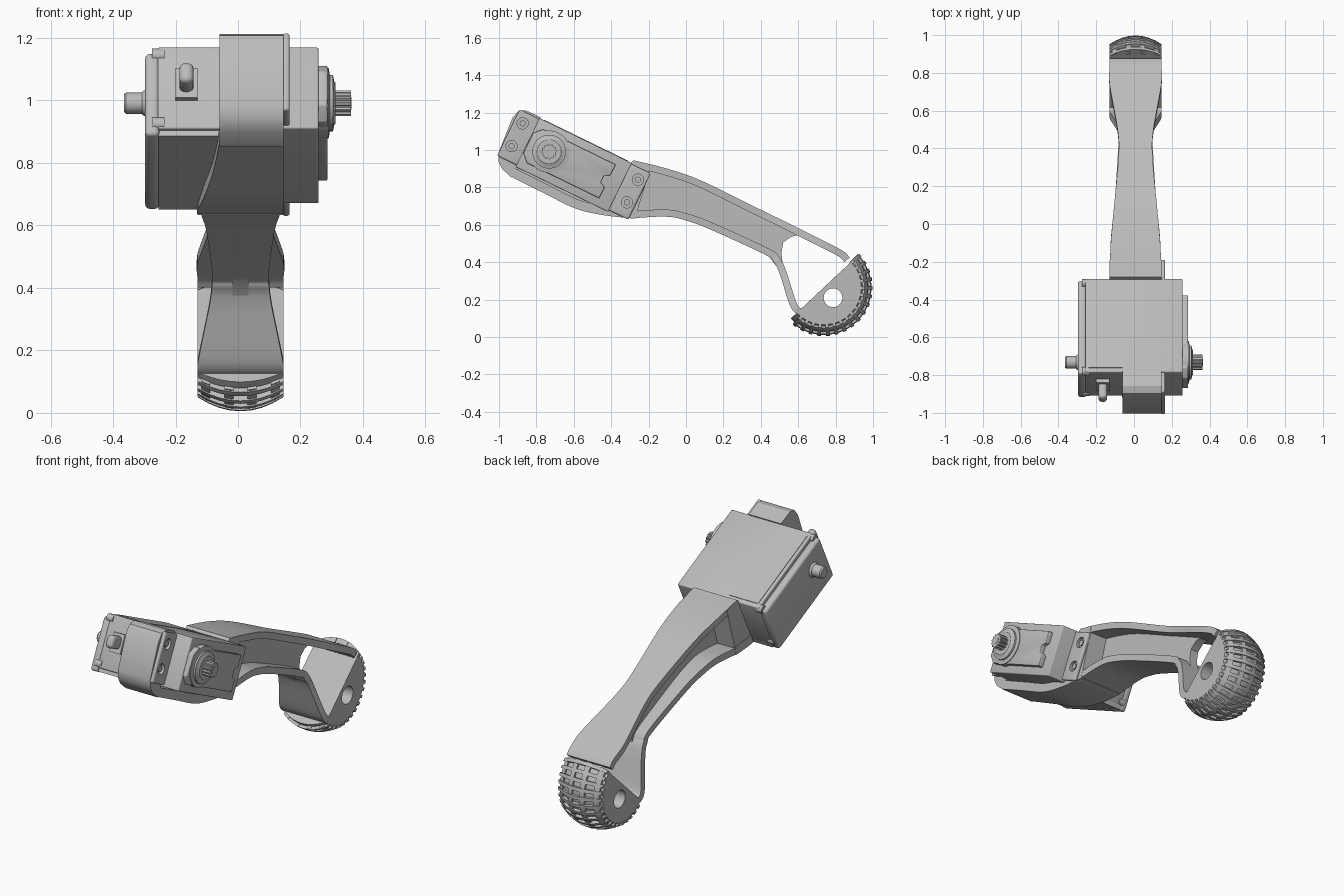
import bpy, bmesh
from math import sin, cos, radians, pi

cube = bpy.data.objects.get("Cube")
if cube:
    bpy.data.objects.remove(cube, do_unlink=True)

grey = bpy.data.materials.new("plain_grey")
grey.use_nodes = True
grey.diffuse_color = (0.5, 0.5, 0.5, 1)
grey.node_tree.nodes["Principled BSDF"].inputs["Base Color"].default_value = (0.5, 0.5, 0.5, 1)
parts = []
MID = 0.008          # middle of the leg in x
TILT = radians(26)   # slope of the motor


def tilt(u, v):
    """Motor coordinates (along, across) to (y, z)."""
    return (-0.6 + cos(TILT) * u + sin(TILT) * v, 0.92 - sin(TILT) * u + cos(TILT) * v)


def finish(name, bm):
    bmesh.ops.recalc_face_normals(bm, faces=bm.faces)
    mesh = bpy.data.meshes.new(name)
    bm.to_mesh(mesh)
    bm.free()
    mesh.materials.append(grey)
    obj = bpy.data.objects.new(name, mesh)
    bpy.context.collection.objects.link(obj)
    parts.append(obj)
    return obj


def apply_modifier(obj, mod):
    bpy.context.view_layer.objects.active = obj
    bpy.ops.object.modifier_apply(modifier=mod.name)


def loft(name, rings):
    """Skin matching closed rings and cap both ends."""
    bm = bmesh.new()
    rows = [[bm.verts.new(p) for p in ring] for ring in rings]
    n = len(rows[0])
    for a, b in zip(rows, rows[1:]):
        for i in range(n):
            j = (i + 1) % n
            bm.faces.new((a[i], a[j], b[j], b[i]))
    bm.faces.new(rows[0])
    bm.faces.new(rows[-1])
    return finish(name, bm)


def prism(name, outline, x0, x1, bevel=0):
    obj = loft(name, [[(x, y, z) for y, z in outline] for x in (x0, x1)])
    if bevel:
        mod = obj.modifiers.new("round", "BEVEL")
        mod.width, mod.segments = bevel, 3
        apply_modifier(obj, mod)
    return obj


def box(name, u0, u1, v0, v1, x0, x1, bevel=0):
    corners = [(u0, v0), (u1, v0), (u1, v1), (u0, v1)]
    return prism(name, [tilt(*c) for c in corners], x0, x1, bevel)


def turned(name, centre, profile, sides=40, tooth=0):
    """Round part along x from (x, radius) pairs; tooth makes splines."""
    rings = []
    for x, r in profile:
        ring = []
        for i in range(sides):
            a, q = 2 * pi * i / sides, r - tooth * (i // 2 % 2)
            ring.append((x, centre[0] + q * cos(a), centre[1] + q * sin(a)))
        rings.append(ring)
    return loft(name, rings)


def cut(obj, cutter):
    mod = obj.modifiers.new("cut", "BOOLEAN")
    mod.operation, mod.object, mod.solver = "DIFFERENCE", cutter, "EXACT"
    apply_modifier(obj, mod)
    parts.remove(cutter)
    bpy.data.objects.remove(cutter, do_unlink=True)


def smooth(rows, steps=8):
    """Catmull-Rom curve through rows of numbers."""
    ext = [rows[0]] + rows + [rows[-1]]
    out = []
    for a, b, c, d in zip(ext, ext[1:], ext[2:], ext[3:]):
        for k in range(steps):
            t = k / steps
            out.append([q + t / 2 * (r - p + t * (2 * p - 5 * q + 4 * r - s + t * (3 * q - p - 3 * r + s)))
                        for p, q, r, s in zip(a, b, c, d)])
    return out + [list(rows[-1])]


def ribbon(name, rows, thick):
    """Curved plate along rows of (y, z, x_min, x_max)."""
    pts = smooth(rows)
    rings = []
    for i, (y, z, x0, x1) in enumerate(pts):
        a, b = pts[max(i - 1, 0)], pts[min(i + 1, len(pts) - 1)]
        dy, dz = b[0] - a[0], b[1] - a[1]
        k = thick / (dy * dy + dz * dz) ** 0.5
        yi, zi = y + dz * k, z - dy * k
        rings.append([(x0, y, z), (x1, y, z), (x1, yi, zi), (x0, yi, zi)])
    return loft(name, rings)


def flange(name, rows, thick):
    return ribbon(name, [(y, z, MID - h, MID + h) for y, z, h in rows], thick)


# Leg: two waisted flanges joined by a thin web
flange("leg_top_flange", [(-.28, .945, .137), (-.1, .9, .131), (.08, .837, .115), (.36, .7, .09),
                          (.5, .632, .095), (.74, .512, .137), (.84, .46, .137), (.875, .425, .137)], .037)
flange("leg_bottom_flange", [(-.3, .634, .137), (-.11, .644, .132), (0, .623, .122), (.13, .575, .108),
                             (.42, .442, .09), (.47, .4, .092), (.5, .34, .1), (.556, .168, .135),
                             (.595, .12, .137)], -.038)
prism("leg_web", [(-.25, .9), (-.1, .87), (.08, .81), (.36, .67), (.62, .55), (.56, .535), (.52, .505),
                  (.51, .45), (.52, .36), (.49, .37), (.43, .45), (.13, .59), (0, .64), (-.3, .65)],
      MID - .025, MID + .025)

# Motor bracket: rear block, front clamp and curved floor
prism("bracket_rear_block", [(-.3, .925), (-.28, .945), (-.19, .92), (-.2, .87), (-.265, .66),
                             (-.27, .636), (-.42, .655)], MID - .137, MID + .137)
prism("bracket_front_clamp", [tilt(*p) for p in [(-.27, .152), (-.36, .15), (-.393, .128), (-.405, .08),
                              (-.39, -.12), (-.37, -.16), (-.335, -.187), (-.27, -.206)]], -.06, .145)
ribbon("bracket_floor", [(-.94, .86, -.06, .145), (-.76, .77, -.08, .145), (-.59, .687, -.11, .145),
                         (-.43, .65, -.13, .145), (-.27, .634, -.13, .145)], -.05)
box("bracket_floor_wing", -.26, .275, -.165, -.14, -.255, -.04)

# Motor body, back cover and output lid
box("motor_body", -.275, .275, -.145, .145, -.257, .258, .006)
box("motor_back_cover", -.275, .275, -.168, .125, -.297, -.252, .014)
box("motor_top_rim", -.25, .25, .13, .148, -.24, -.06)
prism("motor_output_lid", [tilt(*p) for p in [(-.27, -.06), (-.23, -.1), (.2, -.1), (.2, -.035), (.17, -.02),
                           (.17, .02), (.2, .035), (.2, .1), (-.23, .1), (-.27, .06)]], .25, .286, .004)
for u in (-.25, .25):
    for v in (-.12, .12):
        turned("cover_corner_screw", tilt(u * 1.04, v * 1.02), [(-.275, .022), (-.235, .022)], 16)

# Output boss, splined shaft and rear axle on one axis
axis = tilt(-.15, .006)
turned("output_boss", axis, [(.25, .113), (.29, .113), (.294, .09), (.304, .09), (.308, .07), (.312, .065)])
turned("splined_shaft", axis, [(.3, .041), (.362, .041)], 48, .006)
turned("shaft_bore_cap", axis, [(.35, .02), (.364, .02)], 20)
turned("rear_axle", axis, [(-.29, .045), (-.302, .04), (-.308, .034), (-.358, .034), (-.365, .028)])

# Mounting ears with countersunk screws
for side, u0, u1 in (("front", -.39, -.26), ("rear", .26, .39)):
    ear = box(side + "_mounting_ear", u0, u1, -.135, .14, .143, .165, .008)
    for v in (-.055, .08):
        spot = tilt(.343 if u0 > 0 else -.343, v)
        cut(ear, turned("screw_cutter", spot, [(.147, .03), (.2, .03)], 24))
        turned("ear_screw", spot, [(.14, .016), (.16, .016)], 16)

# Cable socket on the front face
box("cable_socket", -.295, -.27, -.045, .06, -.2, -.13)
box("cable_plug", -.375, -.28, -.025, .045, -.188, -.142, .018)

# Foot: half of a rounded wheel with a cross hole
HUB = (.738, .265)


def crown(x):
    return .243 - .045 * (x / .137) ** 2


def sector(name, section, start, end, steps):
    """Sweep an (x, radius) section round the hub."""
    rings = []
    for i in range(steps + 1):
        a = radians(start + (end - start) * i / steps)
        rings.append([(MID + x, HUB[0] + r * cos(a), HUB[1] + r * sin(a)) for x, r in section])
    return loft(name, rings)


def band(x0, x1, low, high):
    xs = [x0 + (x1 - x0) * i / 8 for i in range(9)]
    return [(x, crown(x) + high) for x in xs] + [(x, crown(x) - low) for x in reversed(xs)]


xs = [.137 * (i / 8 - 1) for i in range(17)]
rings = []
for i in range(45):
    a = radians(-137 + 4.1 * i)
    rings.append((cos(a), sin(a)))
foot = loft("foot_half_wheel", [[(MID + x, HUB[0] + crown(x) * c, HUB[1] + crown(x) * s)
                                 for c, s in rings] for x in xs])
cut(foot, turned("axle_hole_cutter", (.786, .21), [(-.3, .05), (.3, .05)], 32))

# Tread: ribs round the wheel and bars across it
for k in range(4):
    x = -.111 + .074 * k
    sector("tread_rib", band(x - .014, x + .014, .012, .012), -131, 45, 44)
for k in range(17):
    a = -130 + 10.6 * k
    sector("tread_bar", band(-.137, .137, .012, .017), a, a + 4.5, 2)

# Smooth shading with crisp edges
bpy.ops.object.select_all(action="DESELECT")
for obj in parts:
    obj.select_set(True)
bpy.context.view_layer.objects.active = parts[0]
bpy.ops.object.shade_smooth_by_angle(angle=radians(30))
